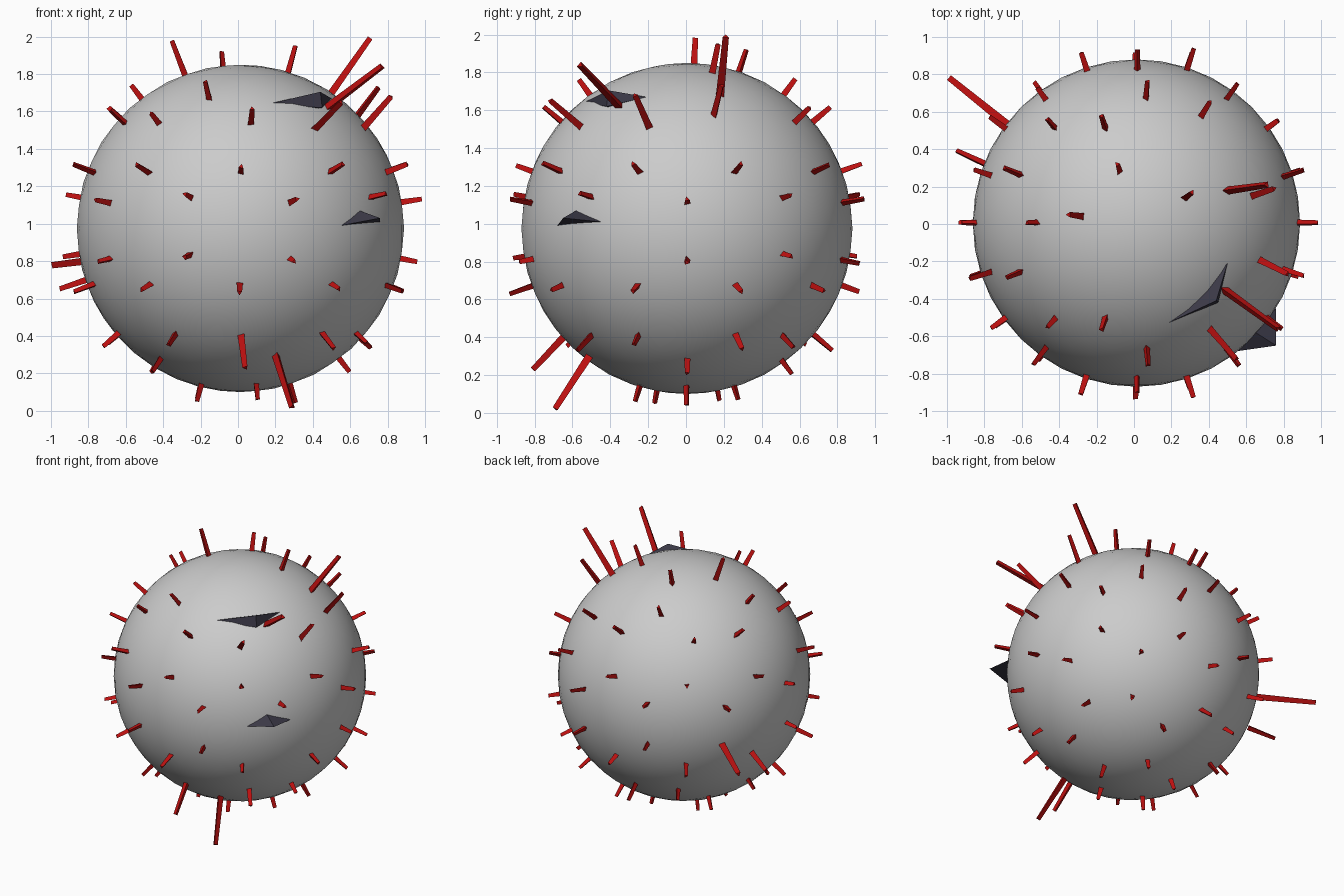
import bpy, bmesh, math, random
from mathutils import Vector

if "Cube" in bpy.data.objects:
    bpy.data.objects.remove(bpy.data.objects["Cube"])

random.seed(4)
C = Vector((0.013, 0.005, 0.975))
R = 0.875


def material(name, color):
    m = bpy.data.materials.new(name)
    m.diffuse_color = color
    m.use_nodes = True
    m.node_tree.nodes["Principled BSDF"].inputs["Base Color"].default_value = m.diffuse_color
    return m


RED = material("red", (0.5, 0.005, 0.005, 1))
DARK = material("dark", (0.045, 0.042, 0.065, 1))


def mesh_object(name, bm, mat=None):
    bmesh.ops.recalc_face_normals(bm, faces=bm.faces)
    me = bpy.data.meshes.new(name)
    bm.to_mesh(me)
    bm.free()
    ob = bpy.data.objects.new(name, me)
    bpy.context.collection.objects.link(ob)
    if mat:
        me.materials.append(mat)
    return ob


# round body
bm = bmesh.new()
bmesh.ops.create_icosphere(bm, subdivisions=4, radius=R)
bmesh.ops.translate(bm, verts=bm.verts, vec=C)
for f in bm.faces:
    f.smooth = True
mesh_object("body", bm)

# spikes seen clearly: base and tip
KNOWN = [
    ((0.48, -0.35, 1.62), (0.77, -0.56, 1.84)),
    ((0.50, 0.18, 1.69), (0.71, 0.21, 1.99)),
    ((0.42, -0.57, 1.52), (0.55, -0.72, 1.65)),
    ((0.68, -0.20, 1.52), (0.82, -0.27, 1.68)),
    ((0.63, 0.15, 1.57), (0.75, 0.19, 1.73)),
    ((-0.68, 0.53, 0.82), (-0.99, 0.78, 0.78)),
    ((-0.80, 0.32, 0.70), (-0.95, 0.39, 0.65)),
    ((0.21, -0.52, 0.28), (0.29, -0.69, 0.02)),
    ((0.02, -0.65, 0.40), (0.04, -0.81, 0.23)),
    ((-0.28, 0.04, 1.80), (-0.35, 0.05, 1.98)),
    ((0.27, 0.14, 1.80), (0.31, 0.17, 1.95)),
    ((-0.08, 0.28, 1.80), (-0.09, 0.32, 1.92)),
]
# places left bare beside the dark plates
BARE = [Vector(p) for p in ((-0.08, -0.25, 1.81), (0.22, -0.16, 1.81), (0.71, -0.5, 0.84))]


def add_spike(bm, base, tip, width):
    axis = (tip - base).normalized()
    u = axis.orthogonal().normalized()
    v = axis.cross(u)
    turn = random.uniform(0, 6.28)
    rings = []
    for p, w in ((base - axis * 0.03, width), (tip, width * 0.75)):
        rings.append([bm.verts.new(p + (u * math.cos(turn + k * math.tau / 3)
                      + v * math.sin(turn + k * math.tau / 3)) * w) for k in range(3)])
    a, b = rings
    bm.faces.new(a)
    bm.faces.new(b)
    for k in range(3):
        bm.faces.new((a[k], a[k - 1], b[k - 1], b[k]))


# one three-sided spike per face of a coarse icosphere
guide = bmesh.new()
bmesh.ops.create_icosphere(guide, subdivisions=2, radius=1)
spots = [C + f.calc_center_median().normalized() * R for f in guide.faces]
guide.free()
spikes = [(Vector(a), Vector(b)) for a, b in KNOWN]
for a, _ in spikes:
    spots.remove(min(spots, key=lambda s: (s - a).length))
for p in spots:
    if min((p - b).length for b in BARE) > 0.1:
        n = (p - C).normalized()
        spikes.append((p, p + n * random.uniform(0.07, 0.13)))
bm = bmesh.new()
for a, b in spikes:
    add_spike(bm, a, b, 0.018 + 0.02 * min((b - a).length, 0.4))
mesh_object("spikes", bm, RED)


# faceted dark plates standing out of the body
def plate(name, points):
    bm = bmesh.new()
    for p in points:
        bm.verts.new(p)
    bmesh.ops.convex_hull(bm, input=bm.verts)
    mesh_object(name, bm, DARK)


plate("upper_plate", [(0.16, -0.54, 1.64), (0.50, -0.21, 1.67), (0.44, -0.41, 1.705),
                      (0.45, -0.42, 1.62), (0.32, -0.36, 1.60)])
plate("lower_plate", [(0.55, -0.68, 0.99), (0.76, -0.45, 1.01), (0.76, -0.65, 1.03),
                      (0.65, -0.58, 1.07), (0.60, -0.52, 0.99)])
